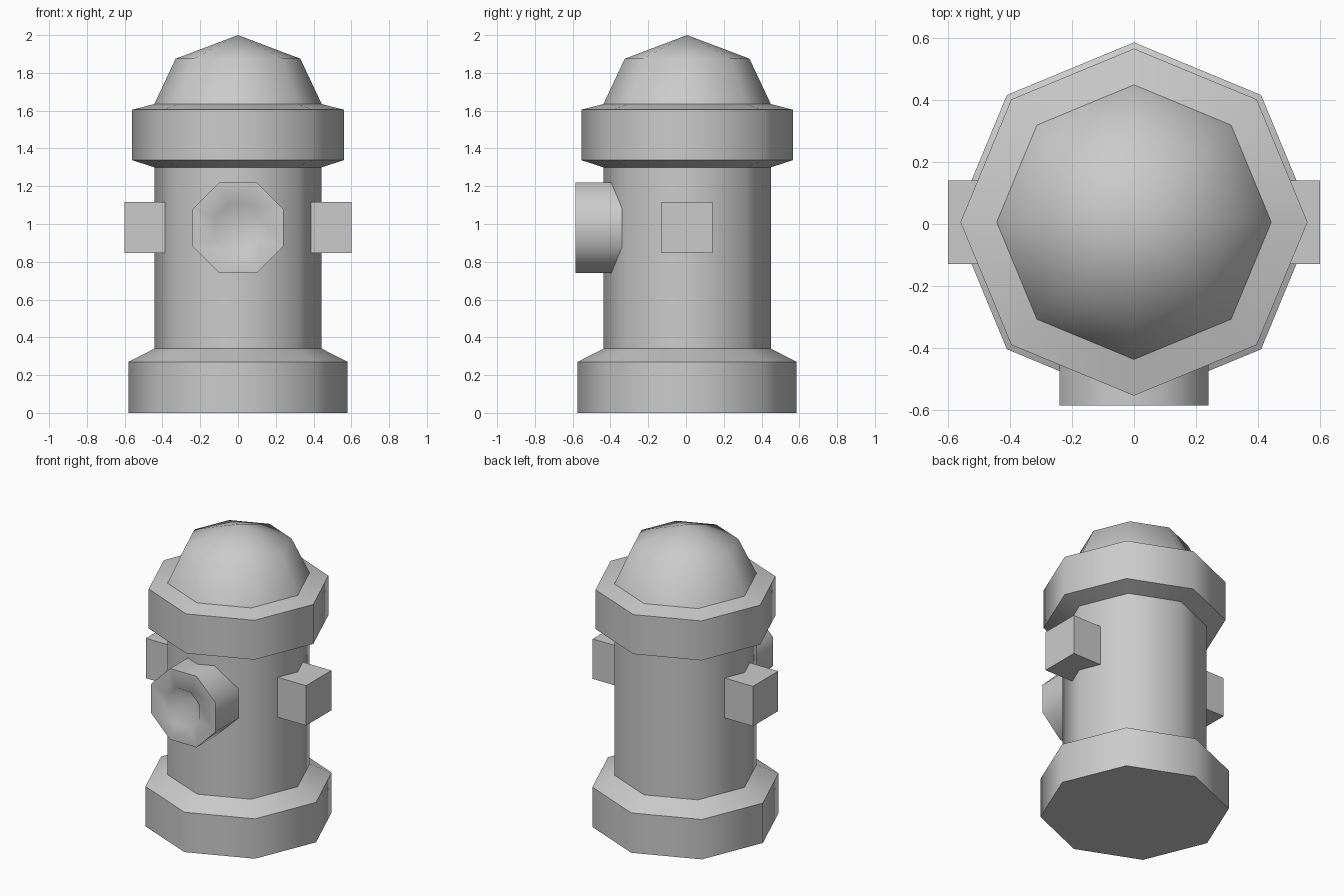
import bpy, bmesh, math

if "Cube" in bpy.data.objects:
    bpy.data.objects.remove(bpy.data.objects["Cube"])

SIDES = 8
CENTRE_Y = 0.006


def finish(name, bm, location, rotation=(0, 0, 0)):
    bmesh.ops.recalc_face_normals(bm, faces=bm.faces[:])
    mesh = bpy.data.meshes.new(name)
    bm.to_mesh(mesh)
    bm.free()
    obj = bpy.data.objects.new(name, mesh)
    bpy.context.collection.objects.link(obj)
    obj.location = location
    obj.rotation_euler = rotation
    bpy.ops.object.select_all(action='DESELECT')
    obj.select_set(True)
    bpy.context.view_layer.objects.active = obj
    bpy.ops.object.shade_smooth_by_angle(angle=math.radians(50))
    return obj


def lathe(name, profile, location, rotation=(0, 0, 0), turn=0.0):
    """Revolve (radius, height) points into an eight-sided solid."""
    bm = bmesh.new()
    rings = []
    for r, z in profile:
        if r == 0:
            rings.append([bm.verts.new((0, 0, z))] * SIDES)
        else:
            angles = [turn + 2 * math.pi * i / SIDES for i in range(SIDES)]
            rings.append([bm.verts.new((r * math.cos(a), r * math.sin(a), z)) for a in angles])
    for low, high in zip(rings, rings[1:]):
        for i in range(SIDES):
            j = (i + 1) % SIDES
            corners = dict.fromkeys((low[i], low[j], high[j], high[i]))
            bm.faces.new(list(corners))
    # flat cap on an open first ring
    if profile[0][0] > 0:
        bm.faces.new(rings[0][::-1])
    return finish(name, bm, location, rotation)


# Barrel with foot flange, collar and domed cap
lathe("hydrant_body", [
    (0.58, 0), (0.58, 0.27), (0.443, 0.34), (0.443, 1.30),
    (0.56, 1.338), (0.56, 1.605), (0.443, 1.635), (0.33, 1.875), (0, 2.0),
], (0, CENTRE_Y, 0))

# Front outlet with a tapered recess
lathe("front_outlet", [
    (0.26, 0.30), (0.26, 0.591), (0.133, 0.591), (0, 0.45),
], (0, CENTRE_Y, 0.98), (math.pi / 2, 0, 0), math.pi / 8)

# Square side outlets
for side, label in ((-1, "left"), (1, "right")):
    bm = bmesh.new()
    bmesh.ops.create_cube(bm, size=1)
    bmesh.ops.scale(bm, vec=(0.30, 0.27, 0.27), verts=bm.verts[:])
    finish(label + "_outlet", bm, (side * 0.45, CENTRE_Y, 0.982))
